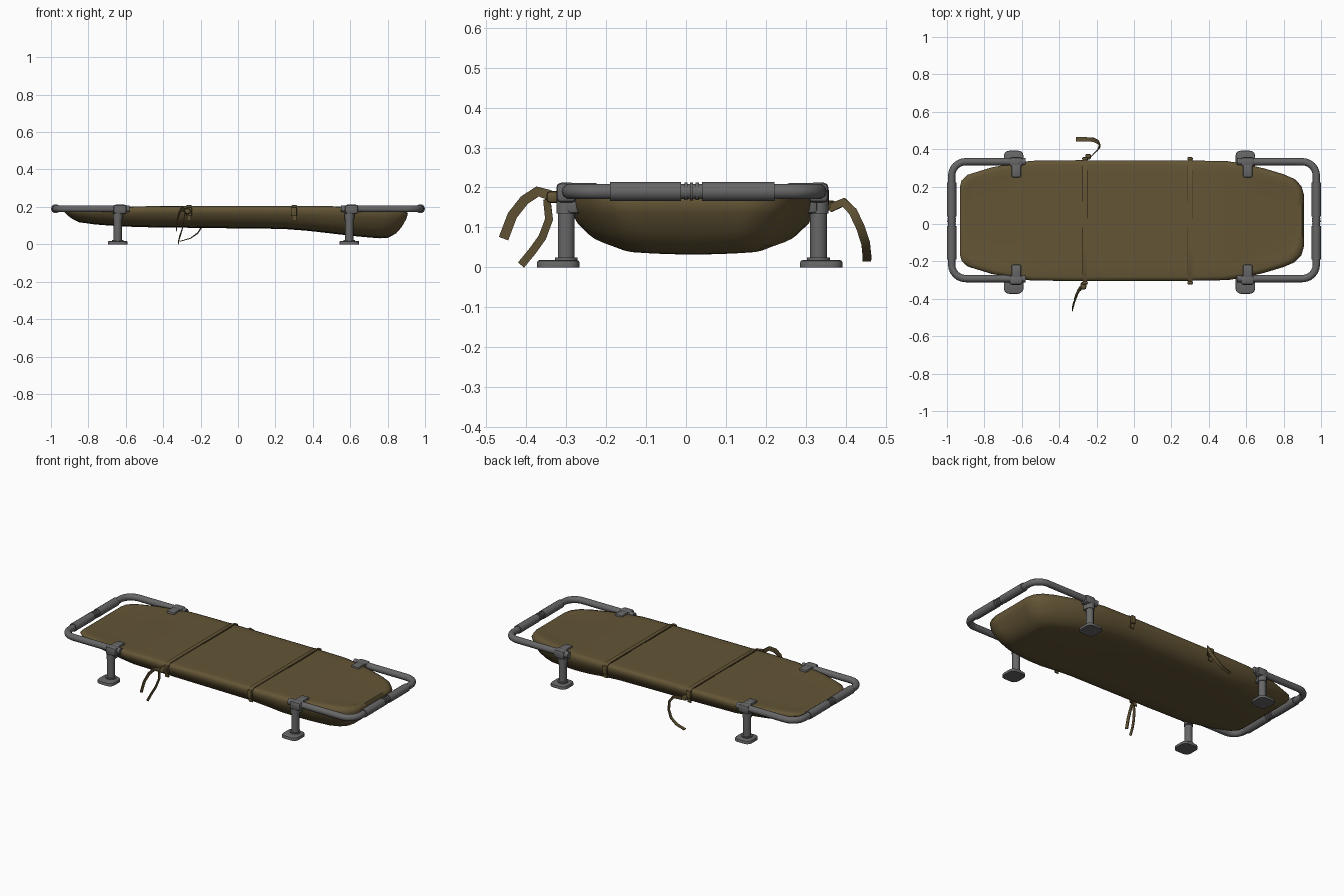
import bpy, bmesh, math
from mathutils import Vector

if "Cube" in bpy.data.objects:
    bpy.data.objects.remove(bpy.data.objects["Cube"])

CY = 0.018  # long centre line of the bed


def material(name, rgb):
    m = bpy.data.materials.new(name)
    m.diffuse_color = (*rgb, 1)
    m.use_nodes = True
    m.node_tree.nodes["Principled BSDF"].inputs["Base Color"].default_value = m.diffuse_color
    return m


CANVAS = material("olive brown canvas", (0.125, 0.090, 0.036))
STEEL = material("grey steel", (0.135, 0.135, 0.137))
SEAM = material("dark brown seam", (0.045, 0.031, 0.014))


def finish(name, bm, mat, angle=40):
    bmesh.ops.recalc_face_normals(bm, faces=bm.faces)
    me = bpy.data.meshes.new(name)
    bm.to_mesh(me)
    bm.free()
    ob = bpy.data.objects.new(name, me)
    bpy.context.collection.objects.link(ob)
    me.materials.append(mat)
    bpy.context.view_layer.objects.active = ob
    ob.select_set(True)
    bpy.ops.object.shade_smooth_by_angle(angle=math.radians(angle))
    ob.select_set(False)
    return ob


def lerp_table(table, x):
    for (x0, v0), (x1, v1) in zip(table, table[1:]):
        if x <= x1:
            t = max(0, (x - x0) / (x1 - x0))
            return v0 + (v1 - v0) * t
    return table[-1][1]


# Canvas bed: half width and underside height along the length
WIDTH = [(-0.93, .185), (-0.922, .215), (-0.89, .245), (-0.76, .285), (-0.65, .305),
         (-0.55, .32), (-0.3, .323), (0, .322), (0.28, .322), (0.5, .318), (0.6, .302),
         (0.7, .278), (0.8, .248), (0.86, .222), (0.895, .185), (0.908, .14)]
UNDER = [(-0.93, .135), (-0.75, .11), (-0.55, .098), (0, .091), (0.28, .088),
         (0.42, .073), (0.6, .052), (0.75, .038), (0.82, .04), (0.91, .05)]
TOP = [(-0.93, .188), (-0.75, .197), (-0.5, .204), (0.5, .204), (0.75, .197), (0.91, .188)]
XS = sorted({x for x, w in WIDTH} | {-0.84, -0.42, -0.15, 0.15, 0.42})
NV = 14

# layers from top to underside: left end x, right end x, width factor, height fraction
LAYERS = [(-0.895, 0.872, .93, 1.0), (-0.918, 0.897, .98, .97), (-0.93, 0.908, 1, .82),
          (-0.925, 0.900, .985, .62), (-0.905, 0.875, .91, .32), (-0.885, 0.845, .82, .1),
          (-0.85, 0.80, .70, .0)]


def layer_point(layer, i, j):
    x0, x1, sy, h = layer
    x = XS[i]
    v = 2 * j / NV - 1
    y = lerp_table(WIDTH, x) * sy * v
    px = x0 + (x + 0.93) / 1.838 * (x1 - x0)
    lo, hi = lerp_table(UNDER, px), lerp_table(TOP, px)
    z = lo + (hi - lo) * h
    if h == 0:
        z -= 0.006 * (1 - v * v)
    if h == 1:
        z -= 0.006 * (1 - v ** 4) * (abs(x) > 0.6)
    return (px, CY + y, z)


bm = bmesh.new()
n = len(XS)
rim = ([(i, 0) for i in range(n)] + [(n - 1, j) for j in range(1, NV + 1)]
       + [(i, NV) for i in range(n - 2, -1, -1)] + [(0, j) for j in range(NV - 1, 0, -1)])
rings = [{} for _ in LAYERS]
for k, layer in enumerate(LAYERS):
    full = k in (0, len(LAYERS) - 1)
    cells = [(i, j) for i in range(n) for j in range(NV + 1)] if full else rim
    for c in cells:
        rings[k][c] = bm.verts.new(layer_point(layer, *c))
    if full:
        g = rings[k]
        for i in range(n - 1):
            for j in range(NV):
                bm.faces.new((g[i, j], g[i + 1, j], g[i + 1, j + 1], g[i, j + 1]))
for a, b in zip(rings, rings[1:]):
    for c, d in zip(rim, rim[1:] + rim[:1]):
        bm.faces.new((a[c], a[d], b[d], b[c]))
bed = finish("canvas_bed", bm, CANVAS, 60)


# Round tubes
def tube(name, pts, r, mat, sides=6):
    cu = bpy.data.curves.new(name, 'CURVE')
    cu.dimensions = '3D'
    cu.bevel_depth = r
    cu.bevel_resolution = sides // 2
    cu.use_fill_caps = True
    sp = cu.splines.new('POLY')
    sp.points.add(len(pts) - 1)
    for p, q in zip(sp.points, pts):
        p.co = (*q, 1)
    ob = bpy.data.objects.new(name, cu)
    bpy.context.collection.objects.link(ob)
    cu.materials.append(mat)
    return ob


def box(name, centre, size, mat, bevel, corners_only=False):
    bm = bmesh.new()
    bmesh.ops.create_cube(bm, size=1)
    for v in bm.verts:
        v.co = Vector(a * b for a, b in zip(v.co, size)) + Vector(centre)
    if corners_only:
        up = [e for e in bm.edges if abs(e.verts[0].co.z - e.verts[1].co.z) > 1e-4]
        bmesh.ops.bevel(bm, geom=up, offset=bevel, segments=3, profile=.5, affect='EDGES')
        top = max(v.co.z for v in bm.verts)
        lip = [e for e in bm.edges if all(v.co.z > top - 1e-4 for v in e.verts)]
        bmesh.ops.bevel(bm, geom=lip, offset=0.006, segments=2, profile=.5, affect='EDGES')
    else:
        bmesh.ops.bevel(bm, geom=bm.edges[:], offset=bevel, segments=2, profile=.5, affect='EDGES')
    return finish(name, bm, mat)


# End frames: bent handle, split sleeve and centre joint rings
YF, YB, ZT = -0.292, 0.333, 0.19
for side, tag, arm in ((-1, "left", 0.58), (1, "right", 0.55)):
    R, xe = 0.075, 0.975
    pts = [(side * arm, YF, ZT)]
    for a in range(0, 91, 15):
        t = math.radians(a)
        pts.append((side * (xe - R + R * math.sin(t)), YF + R - R * math.cos(t), ZT))
    back = [(x, YF + YB - y, z) for x, y, z in reversed(pts)]
    tube(tag + "_handle_frame", pts + back, 0.0195, STEEL)
    for part, y0, y1, r in (("front_sleeve", -0.19, -0.012, .025), ("back_sleeve", .04, .222, .025),
                            ("joint_ring_a", -.004, .004, .023), ("joint_ring_b", .01, .018, .024),
                            ("joint_ring_c", .024, .032, .023)):
        tube(f"{tag}_{part}", [(side * xe, y0, ZT), (side * xe, y1, ZT)], r, STEEL)

# Legs with clamp, bracket tab and foot pad
for x, tag in ((-0.643, "left"), (0.595, "right")):
    for y, fy, out, row in ((-0.3, -0.32, -1, "front"), (0.332, 0.339, 1, "back")):
        nm = f"{tag}_{row}"
        tube(nm + "_leg_post", [(x, y, .012), (x, y, .175)], 0.022, STEEL)
        tube(nm + "_leg_collar", [(x, y, .135), (x, y, .165)], 0.026, STEEL)
        tube(nm + "_foot_collar", [(x, y, .012), (x, y, .024)], 0.03, STEEL)
        box(nm + "_foot_pad", (x, fy, .009), (.105, .106, .018), STEEL, .028, True)
        box(nm + "_clamp", (x + .012, y, .187), (.07, .05, .05), STEEL, .012)
        box(nm + "_bracket_tab", (x + .013, y - out * .045, .198), (.052, .075, .026), STEEL, .009)
        box(nm + "_bracket_web", (x + .013, y - out * .02, .16), (.03, .035, .05), STEEL, .008)


# Flat ribbon following a path, broad across the path in the y-z plane or along x
def ribbon(name, pts, width, mat, along_x=False, thick=0.004):
    pts = [Vector(p) for p in pts]
    bm = bmesh.new()
    prev = None
    for i, p in enumerate(pts):
        t = (pts[min(i + 1, len(pts) - 1)] - pts[max(i - 1, 0)]).normalized()
        across = Vector((1, 0, 0)) if along_x else t.cross(Vector((1, 0, 0))).normalized()
        nrm = t.cross(across).normalized()
        ring = [bm.verts.new(p + across * a * width / 2 + nrm * b * thick / 2)
                for a, b in ((-1, -1), (1, -1), (1, 1), (-1, 1))]
        if prev:
            for k in range(4):
                bm.faces.new((prev[k], prev[(k + 1) % 4], ring[(k + 1) % 4], ring[k]))
        else:
            bm.faces.new(ring)
        prev = ring
    bm.faces.new(prev)
    return finish(name, bm, mat)


# Straps over the bed with a dark seam beside each, and side buckles
for x, tag in ((-0.262, "left"), (0.3, "right")):
    half = [(.322, .125), (.329, .165), (.326, .194), (.305, .206), (.15, .206)]
    path = [(x, CY - y, z) for y, z in half] + [(x, CY + y, z) for y, z in reversed(half)]
    ribbon(tag + "_cross_strap", path, .024, CANVAS, True, .006)
    for s, y0, y1 in ((-1, -.27, -.02), (1, .03, .29), (-1, .12, .31)):
        ribbon(f"{tag}_strap_seam", [(x + s * .013, y0, .205), (x + s * .013, y1, .205)],
               .004, SEAM, True, .004)
    for y, row in ((-0.315, "front"), (0.349, "back")):
        box(f"{tag}_{row}_strap_loop", (x, y, .175), (.03, .018, .05), CANVAS, .007)

# Loose strap ends
ribbon("front_loose_strap_upper", [(-.265, -.315, .17), (-.285, -.345, .182), (-.30, -.372, .19),
       (-.315, -.405, .168), (-.325, -.435, .13), (-.33, -.457, .072)], .025, CANVAS)
ribbon("front_loose_strap_lower", [(-.27, -.325, .172), (-.285, -.348, .165), (-.29, -.343, .12),
       (-.30, -.36, .075), (-.312, -.385, .04), (-.32, -.413, .006)], .02, CANVAS)
ribbon("back_loose_strap", [(-.255, .345, .165), (-.225, .365, .15), (-.195, .395, .163),
       (-.182, .418, .14), (-.19, .437, .10), (-.215, .45, .06), (-.255, .453, .032),
       (-.31, .453, .016)], .022, CANVAS)
box("front_strap_knot", (-.27, -.33, .176), (.03, .04, .03), CANVAS, .01)
box("back_strap_knot", (-.245, .36, .155), (.03, .03, .025), CANVAS, .008)
